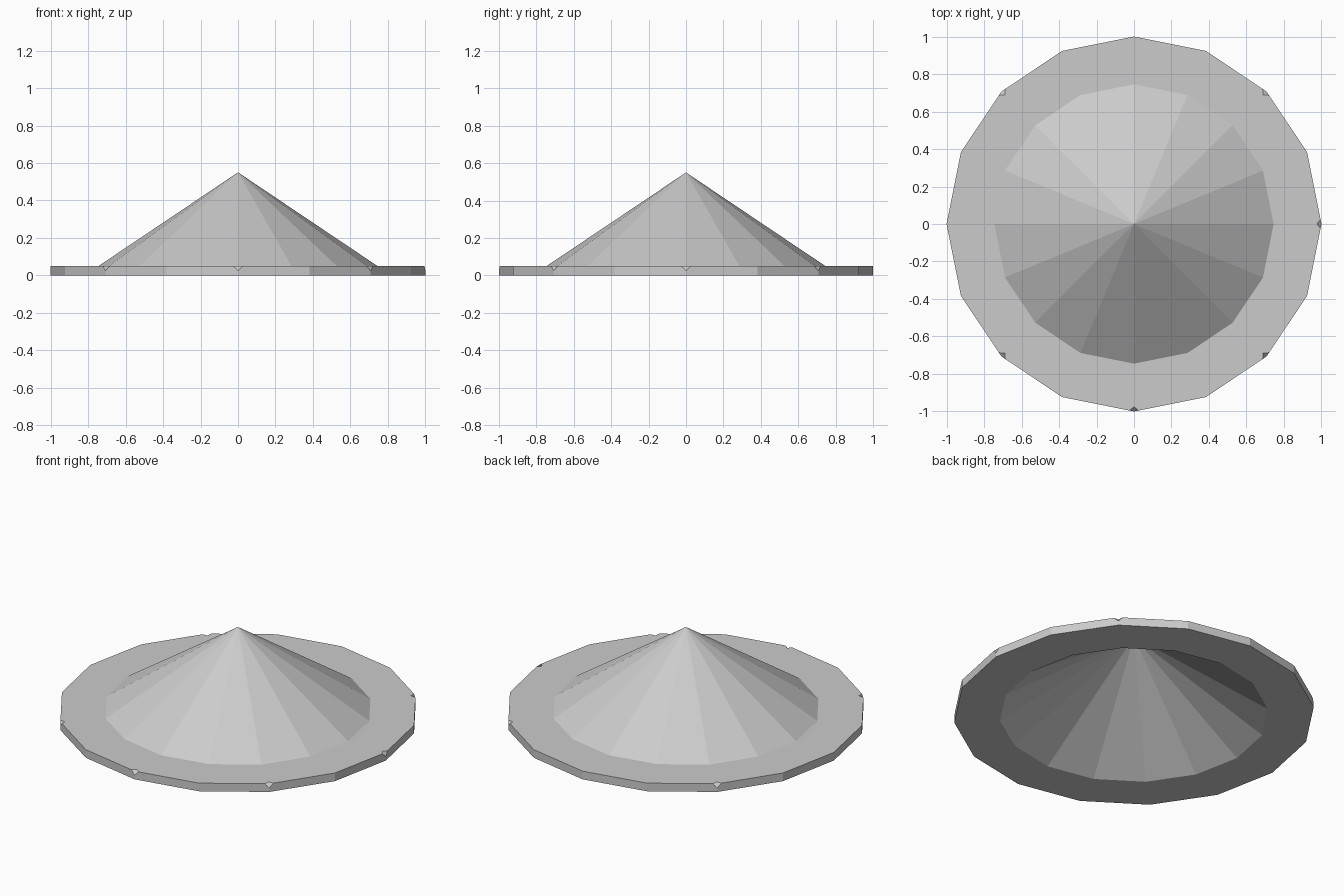
import bpy, bmesh
from math import cos, sin, tau

if "Cube" in bpy.data.objects:
    bpy.data.objects.remove(bpy.data.objects["Cube"])

SIDES = 16
# Closed cross-section (radius, height): outer cone, brim, rim, underside, inner cone
OUTER_TIP, INNER_TIP = 0.55, 0.50
PROFILE = [(0.745, 0.05), (1.0, 0.05), (1.0, 0.0), (0.745, 0.0)]

bm = bmesh.new()


def ring(radius, z):
    return [bm.verts.new((radius * cos(i * tau / SIDES), radius * sin(i * tau / SIDES), z))
            for i in range(SIDES)]


rings = [ring(r, z) for r, z in PROFILE]
top = bm.verts.new((0, 0, OUTER_TIP))
under = bm.verts.new((0, 0, INNER_TIP))

for i in range(SIDES):
    j = (i + 1) % SIDES
    # outer and hollow inner cone
    bm.faces.new((top, rings[0][i], rings[0][j]))
    bm.faces.new((under, rings[-1][j], rings[-1][i]))
    # brim top, rim and brim underside
    for a, b in zip(rings, rings[1:]):
        bm.faces.new((a[i], b[i], b[j], a[j]))

# Small worn chips on the upper rim corners
chips = [rings[1][i] for i in (0, 2, 6, 10, 12, 14)]
bmesh.ops.bevel(bm, geom=chips, offset=0.025, offset_type='OFFSET',
                segments=1, profile=0.5, affect='VERTICES')

bmesh.ops.recalc_face_normals(bm, faces=bm.faces[:])
mesh = bpy.data.meshes.new("conical_hat")
bm.to_mesh(mesh)
bm.free()
hat = bpy.data.objects.new("conical_hat", mesh)
bpy.context.collection.objects.link(hat)
